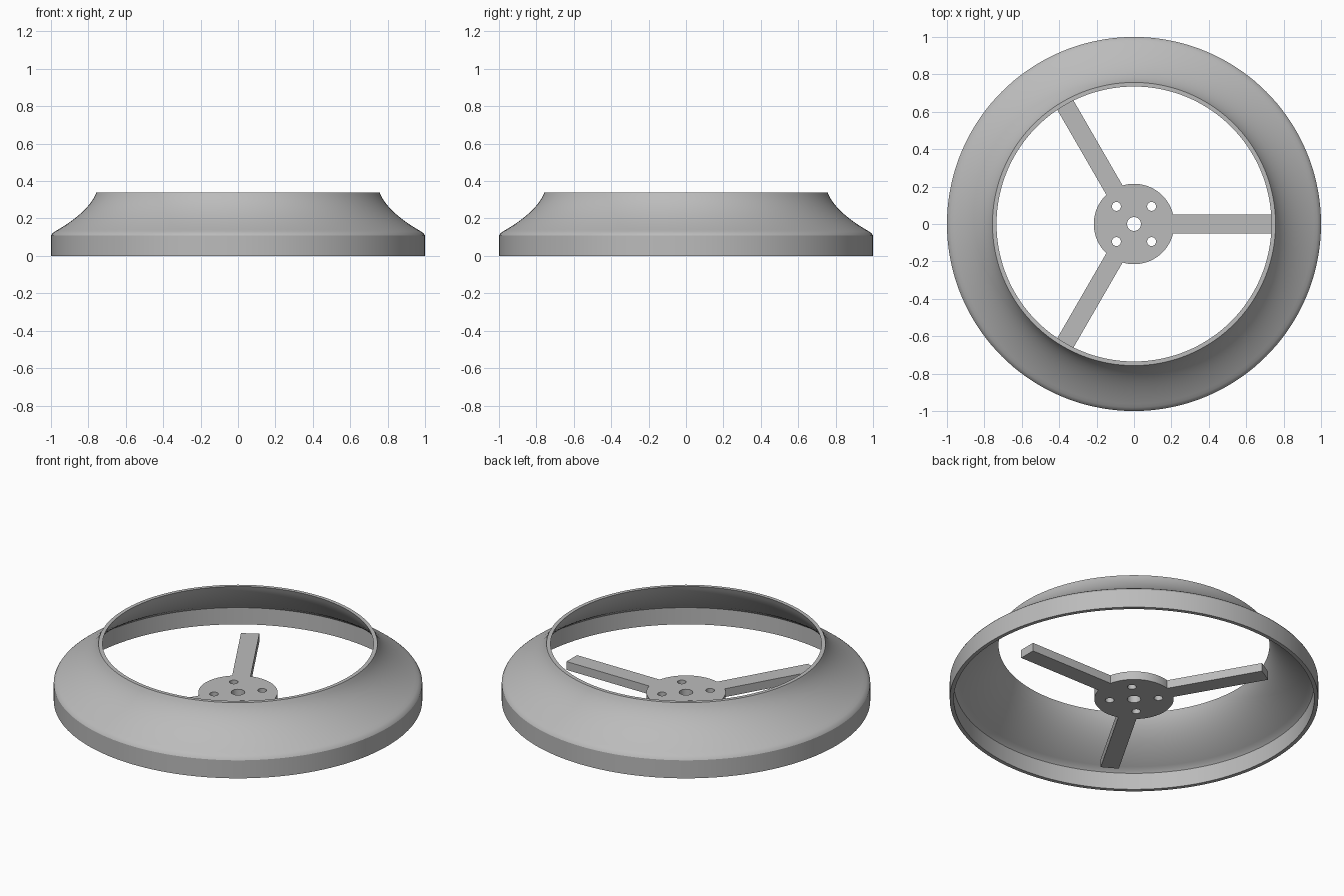
import bpy, bmesh, math
from mathutils import Matrix, Vector

cube = bpy.data.objects.get("Cube")
if cube:
    bpy.data.objects.remove(cube, do_unlink=True)

grey = bpy.data.materials.new("plain grey")
grey.use_nodes = True
colour = (0.5, 0.5, 0.5, 1)
grey.diffuse_color = colour
grey.node_tree.nodes["Principled BSDF"].inputs["Base Color"].default_value = colour


def make_object(name, bm):
    bmesh.ops.recalc_face_normals(bm, faces=bm.faces)
    mesh = bpy.data.meshes.new(name)
    bm.to_mesh(mesh)
    bm.free()
    mesh.materials.append(grey)
    obj = bpy.data.objects.new(name, mesh)
    bpy.context.collection.objects.link(obj)
    return obj


def smooth(obj, degrees):
    bpy.ops.object.select_all(action="DESELECT")
    obj.select_set(True)
    bpy.context.view_layer.objects.active = obj
    bpy.ops.object.shade_smooth_by_angle(angle=math.radians(degrees))


def cylinder(bm, x, y, radius, bottom, top, sides):
    bmesh.ops.create_cone(bm, cap_ends=True, segments=sides, radius1=radius, radius2=radius,
                          depth=top - bottom,
                          matrix=Matrix.Translation((x, y, (bottom + top) / 2)))


def bezier(a, b, c, d, steps):
    a, b, c, d = map(Vector, (a, b, c, d))
    for i in range(steps + 1):
        t = i / steps
        u = 1 - t
        yield a * u**3 + b * 3 * u * u * t + c * 3 * u * t * t + d * t**3


# Flared ring: a thin wall with a straight skirt and a concave shoulder
WALL, HEIGHT, SKIRT = 0.022, 0.34, 0.108
outer = [Vector((1, 0)), Vector((1, SKIRT)), Vector((0.993, 0.12))]
outer += bezier((0.98, 0.13), (0.9, 0.175), (0.79, 0.25), (0.757, HEIGHT), 14)
inner = [Vector((1 - WALL, 0)), Vector((1 - WALL, SKIRT - 0.008))]
inner += bezier((0.965, 0.113), (0.88, 0.16), (0.768, 0.24), (0.735, HEIGHT), 14)
profile = outer + inner[::-1]

bm = bmesh.new()
loop = [bm.verts.new((p.x, 0, p.y)) for p in profile]
edges = [bm.edges.new((loop[i - 1], loop[i])) for i in range(len(loop))]
bmesh.ops.spin(bm, geom=loop + edges, cent=(0, 0, 0), axis=(0, 0, 1),
               angle=math.tau, steps=144, use_merge=True)
bmesh.ops.remove_doubles(bm, verts=bm.verts, dist=0.0001)
ring = make_object("flared_ring", bm)
smooth(ring, 30)

# Hub disc with a centre bore and four bolt holes
THICK = 0.05
bm = bmesh.new()
cylinder(bm, 0, 0, 0.215, 0, THICK, 96)
hub = make_object("hub_disc", bm)

bm = bmesh.new()
cylinder(bm, 0, 0, 0.037, -0.1, 0.2, 48)
for sx in (-1, 1):
    for sy in (-1, 1):
        cylinder(bm, sx * 0.094, sy * 0.094, 0.024, -0.1, 0.2, 32)
cutter = make_object("hole_cutter", bm)
cutter.hide_render = True
cutter.hide_set(True)
holes = hub.modifiers.new("holes", "BOOLEAN")
holes.operation = "DIFFERENCE"
holes.solver = "EXACT"
holes.object = cutter
bpy.context.view_layer.objects.active = hub
bpy.ops.object.modifier_apply(modifier="holes")
bpy.data.objects.remove(cutter, do_unlink=True)
smooth(hub, 30)

# Three flat arms reaching from the hub to the ring
START, END, WIDTH = 0.208, 0.757, 0.1
for number in range(3):
    bm = bmesh.new()
    bmesh.ops.create_cube(bm, size=1)
    bmesh.ops.scale(bm, vec=(END - START, WIDTH, THICK), verts=bm.verts)
    bmesh.ops.translate(bm, vec=((START + END) / 2, 0, THICK / 2), verts=bm.verts)
    bmesh.ops.rotate(bm, cent=(0, 0, 0), verts=bm.verts,
                     matrix=Matrix.Rotation(number * math.tau / 3, 3, "Z"))
    make_object(f"arm_{number + 1}", bm)
